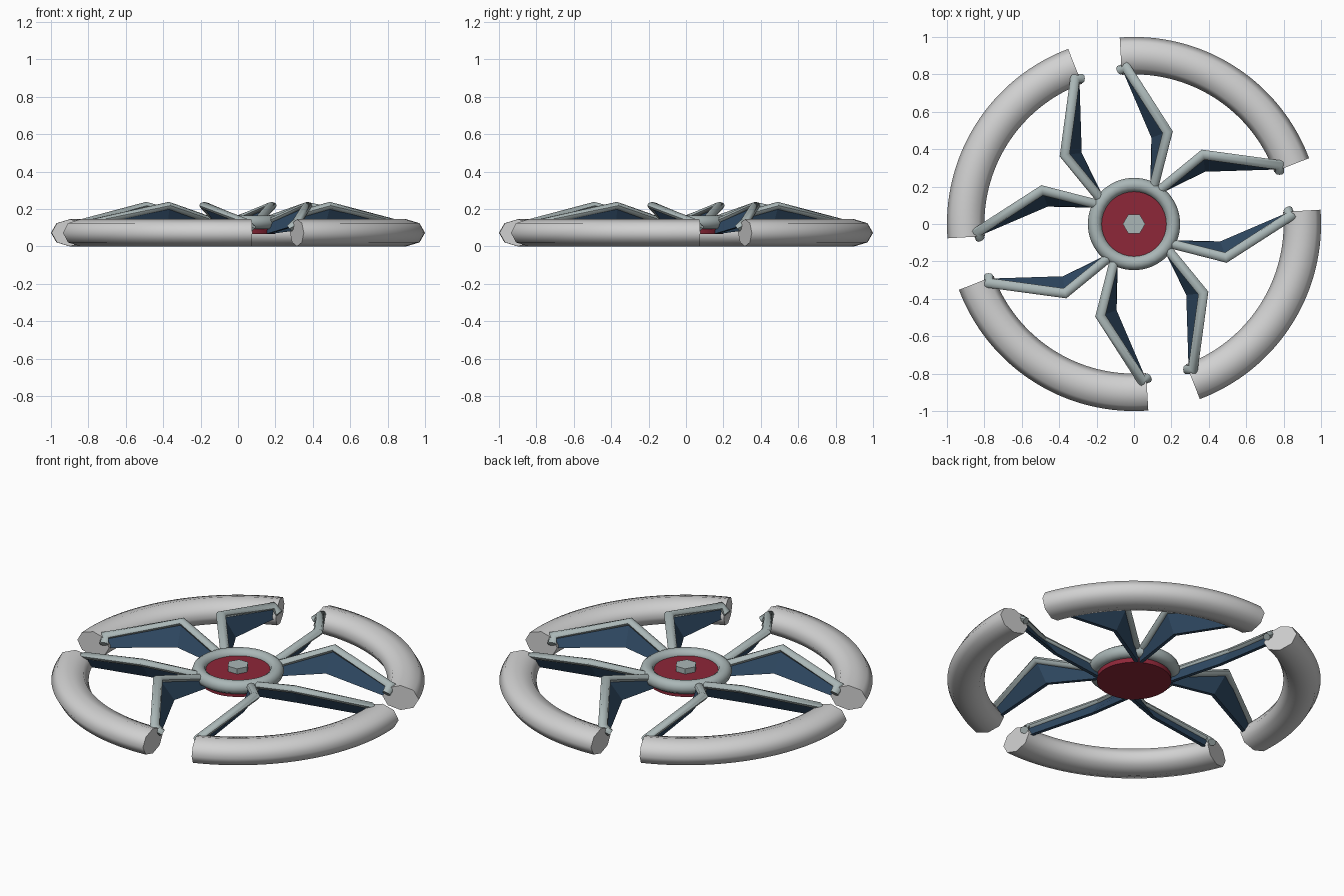
import bpy, bmesh
from math import sin, cos, pi, radians
from mathutils import Vector

if "Cube" in bpy.data.objects:
    bpy.data.objects.remove(bpy.data.objects["Cube"], do_unlink=True)


def material(name, rgb):
    m = bpy.data.materials.new(name)
    m.use_nodes = True
    m.diffuse_color = (*rgb, 1)
    m.node_tree.nodes["Principled BSDF"].inputs["Base Color"].default_value = (*rgb, 1)
    return m


PALE = material("pale grey", (0.64, 0.64, 0.64))
STEEL = material("steel grey", (0.40, 0.47, 0.47))
RED = material("crimson", (0.27, 0.02, 0.04))
NAVY = material("navy blue", (0.03, 0.07, 0.13))
UP = Vector((0, 0, 1))
MID = 57.5  # centre angle of the first rim segment


def finish(bm, name, mat, angle=None, quarter=0):
    """Turn a bmesh into an object, rotated by quarter turns."""
    bmesh.ops.recalc_face_normals(bm, faces=bm.faces)
    mesh = bpy.data.meshes.new(name)
    bm.to_mesh(mesh)
    bm.free()
    mesh.materials.append(mat)
    if angle:
        mesh.shade_smooth()
        mesh.set_sharp_from_angle(angle=radians(angle))
    ob = bpy.data.objects.new(name, mesh)
    ob.rotation_euler.z = quarter * pi / 2
    bpy.context.collection.objects.link(ob)


def polar(r, deg, z):
    return Vector((r * cos(radians(deg)), r * sin(radians(deg)), z))


def sweep(points, width, height, sides=8, closed=False):
    """Sweep an elliptical section along a path with mitred joints."""
    bm = bmesh.new()
    rings, n = [], len(points)
    for i, p in enumerate(points):
        before = points[i - 1] if i or closed else p
        after = points[(i + 1) % n] if i < n - 1 or closed else p
        a, b = (p - before).normalized(), (after - p).normalized()
        t = (a + b).normalized()
        side = t.cross(UP).normalized()
        top = side.cross(t)
        stretch = 1 / max(t.dot(a), t.dot(b))
        rings.append([bm.verts.new(p + side * width * stretch * cos(k * 2 * pi / sides)
                                   + top * height * sin(k * 2 * pi / sides))
                      for k in range(sides)])
    for i in range(n if closed else n - 1):
        r, s = rings[i], rings[(i + 1) % n]
        for k in range(sides):
            j = (k + 1) % sides
            bm.faces.new((r[k], r[j], s[j], s[k]))
    if not closed:
        bm.faces.new(rings[0])
        bm.faces.new(rings[-1])
    return bm


def disc(name, mat, radius, bottom, top, sides):
    """Upright prism with a corner on the x axis."""
    bm = bmesh.new()
    low, high = [[bm.verts.new(polar(radius, 360 * k / sides, z)) for k in range(sides)]
                 for z in (bottom, top)]
    bm.faces.new(low)
    bm.faces.new(high)
    for k in range(sides):
        bm.faces.new((low[k - 1], low[k], high[k], high[k - 1]))
    finish(bm, name, mat, 40)


def web(upper, lower, thickness):
    """Thin panel between an upper and a lower edge."""
    bm = bmesh.new()
    layers = []
    for s in (-1, 1):
        rows = []
        for edge in (upper, lower):
            row = []
            for i, p in enumerate(edge):
                t = edge[min(i + 1, len(edge) - 1)] - edge[max(i - 1, 0)]
                row.append(bm.verts.new(p + t.cross(UP).normalized() * s * thickness / 2))
            rows.append(row)
        layers.append(rows)
    (u0, l0), (u1, l1) = layers
    for i in range(len(upper) - 1):
        for a, b in ((u0, l0), (u1, l1), (u0, u1), (l0, l1)):
            bm.faces.new((a[i], a[i + 1], b[i + 1], b[i]))
    for i in (0, -1):
        bm.faces.new((u0[i], u1[i], l1[i], l0[i]))
    return bm


# Hub: red core, ring and hexagonal bolt
disc("hub_core", RED, 0.2, 0.065, 0.135, 32)
disc("hub_bolt", STEEL, 0.06, 0.13, 0.166, 6)
circle = [polar(0.209, a * 10, 0.128) for a in range(36)]
finish(sweep(circle, 0.038, 0.038, 10, True), "hub_ring", STEEL, 60)

for q in range(4):
    # Rim segment
    arc = [polar(0.9, MID - 37 + 74 * i / 32, 0.0725) for i in range(33)]
    finish(sweep(arc, 0.1, 0.0725), f"rim_segment_{q}", PALE, 70, q)
    for s, label in ((-1, "a"), (1, "b")):
        # Bent spoke
        hub = polar(0.225, MID + 4.5 * s, 0.135)
        knee = polar(0.523, MID + 12.4 * s, 0.218)
        tip = polar(0.84, MID + 35.5 * s, 0.128)
        end = polar(0.825, MID + 38 * s, 0.095)
        finish(sweep([hub, knee, tip, end], 0.025, 0.02), f"spoke_{label}_{q}", STEEL, 50, q)
        # Panel hanging under the spoke
        lower = [polar(0.195, MID + 3 * s, 0.066),
                 polar(0.475, MID + 20 * s, 0.105),
                 polar(0.835, MID + 36.3 * s, 0.065)]
        finish(web([hub, knee, tip], lower, 0.02), f"spoke_panel_{label}_{q}", NAVY, None, q)
